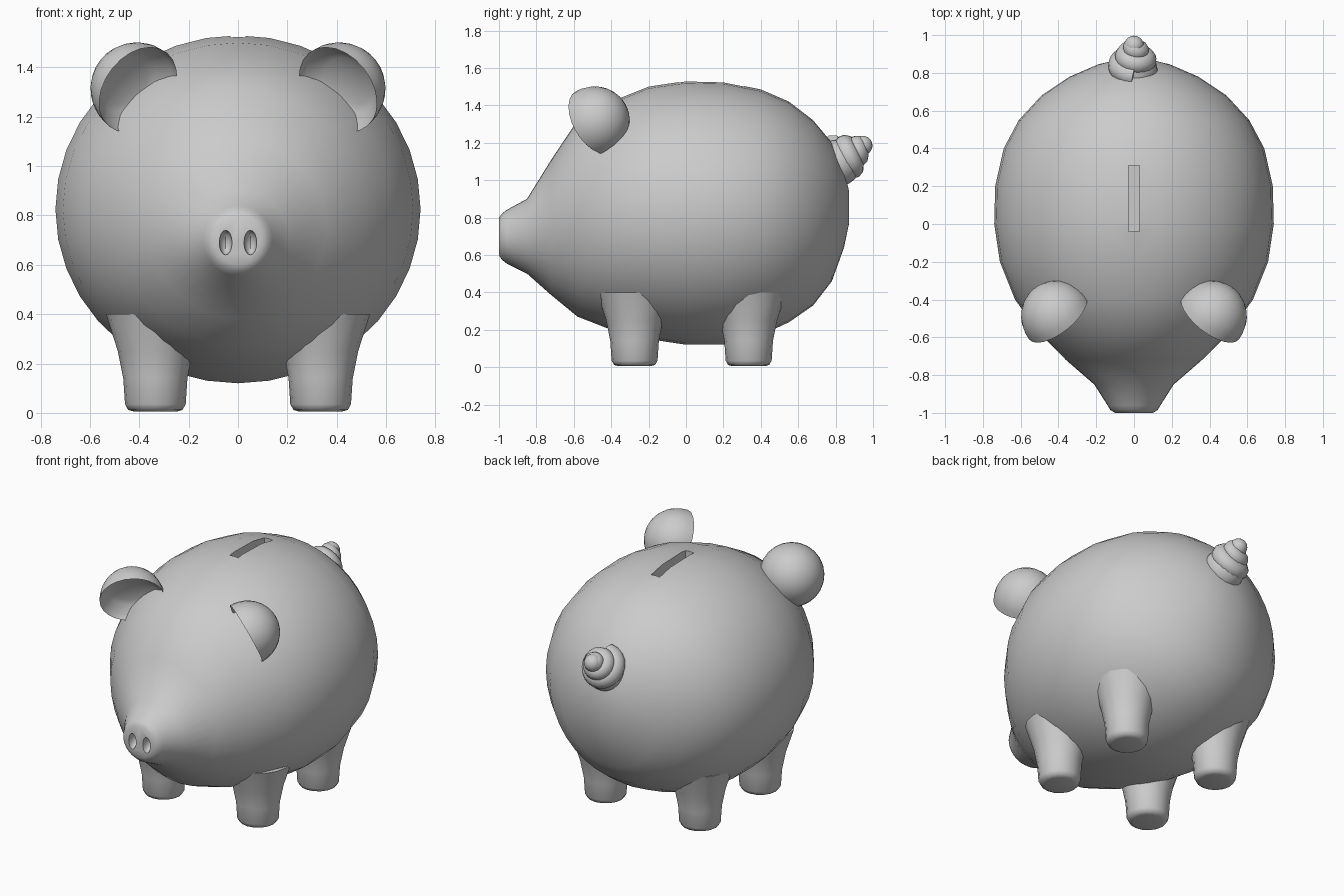
import bpy, bmesh
from math import sin, cos, pi, radians
from mathutils import Vector

if "Cube" in bpy.data.objects:
    bpy.data.objects.remove(bpy.data.objects["Cube"])


def make_object(name, bm):
    bmesh.ops.recalc_face_normals(bm, faces=bm.faces)
    mesh = bpy.data.meshes.new(name)
    bm.to_mesh(mesh)
    bm.free()
    ob = bpy.data.objects.new(name, mesh)
    bpy.context.collection.objects.link(ob)
    return ob


def loft(name, rings):
    """Skin equal-sized rings of points and cap both ends."""
    bm = bmesh.new()
    loops = [[bm.verts.new(p) for p in ring] for ring in rings]
    n = len(loops[0])
    for a, b in zip(loops, loops[1:]):
        for i in range(n):
            j = (i + 1) % n
            bm.faces.new((a[i], a[j], b[j], b[i]))
    bm.faces.new(loops[0])
    bm.faces.new(loops[-1])
    return make_object(name, bm)


def select_only(ob):
    bpy.ops.object.select_all(action='DESELECT')
    ob.select_set(True)
    bpy.context.view_layer.objects.active = ob


def smooth(ob, angle=45):
    select_only(ob)
    bpy.ops.object.shade_smooth_by_angle(angle=radians(angle))


def mirror_x(ob):
    ob.modifiers.new("mirror", 'MIRROR').use_axis = (True, False, False)


def cut(ob, cutter):
    mod = ob.modifiers.new("cut", 'BOOLEAN')
    mod.operation = 'DIFFERENCE'
    mod.solver = 'EXACT'
    mod.object = cutter
    select_only(ob)
    bpy.ops.object.modifier_apply(modifier=mod.name)
    bpy.data.objects.remove(cutter)


# Body with snout: elliptical sections (y, half width, bottom z, top z)
sections = [
    (-1.00, .10, .60, .80), (-.985, .125, .575, .82), (-.96, .14, .555, .84),
    (-.85, .21, .50, .90), (-.72, .36, .385, 1.11), (-.58, .50, .27, 1.32),
    (-.40, .63, .20, 1.42), (-.20, .71, .15, 1.50), (0, .74, .12, 1.53),
    (.20, .735, .12, 1.525), (.40, .69, .17, 1.485), (.55, .61, .24, 1.42),
    (.68, .49, .33, 1.32), (.78, .34, .46, 1.20), (.845, .19, .64, 1.06),
    (.872, .08, .77, .94)]
N = 36
body = loft("body", [
    [(w * cos(2 * pi * i / N), y, (lo + hi) / 2 + (hi - lo) / 2 * sin(2 * pi * i / N))
     for i in range(N)] for y, w, lo, hi in sections])

# Coin slot and nostrils cut into the body
bpy.ops.mesh.primitive_cube_add(size=1, location=(0, .135, 1.5))
slot = bpy.context.object
slot.scale = (.06, .35, .24)
cut(body, slot)
for side in (-1, 1):
    bpy.ops.mesh.primitive_uv_sphere_add(segments=12, ring_count=8, radius=1,
                                         location=(side * .05, -1.0, .69))
    nostril = bpy.context.object
    nostril.scale = (.026, .05, .05)
    cut(body, nostril)
smooth(body)

# Flared legs (z, radius)
leg_profile = [(.005, .085), (.012, .11), (.035, .123), (.14, .13), (.25, .152), (.40, .20)]
for name, y in (("front_legs", -.275), ("rear_legs", .335)):
    legs = loft(name, [
        [(.335 + r * cos(2 * pi * i / 16), y + r * sin(2 * pi * i / 16), z)
         for i in range(16)] for z, r in leg_profile])
    mirror_x(legs)
    smooth(legs, 50)

# Cupped ears: a sphere with its front half pushed in, facing forward and inward
bm = bmesh.new()
bmesh.ops.create_uvsphere(bm, u_segments=24, v_segments=16, radius=.19)
turn = Vector((-.55, -.70, -.42)).to_track_quat('Z', 'Y')
for v in bm.verts:
    v.co.z *= -.45 if v.co.z > .001 else 1.05
    if v.co.z < 0 and v.co.length < .15:
        v.co.z -= .012
    v.co = turn @ v.co + Vector((.405, -.495, 1.31))
ears = make_object("ears", bm)
mirror_x(ears)
smooth(ears, 60)

# Curly tail: tapering coil over a rounded root
axis = Vector((0, .84, .54))
side_a, side_b = Vector((1, 0, 0)), Vector((0, -.54, .84))
curve = bpy.data.curves.new("tail", 'CURVE')
curve.dimensions = '3D'
curve.bevel_depth = 1
curve.bevel_resolution = 3
curve.use_fill_caps = True
spline = curve.splines.new('POLY')
STEPS = 48
spline.points.add(STEPS)
for i, p in enumerate(spline.points):
    t = i / STEPS
    a = t * 2.4 * 2 * pi + pi / 2
    r = .085 * (1 - t) ** .8
    pos = Vector((0, .83, 1.11)) + axis * .14 * t + (side_a * cos(a) + side_b * sin(a)) * r
    p.co = (*pos, 1)
    p.radius = .062 - .016 * t
tail = bpy.data.objects.new("tail", curve)
bpy.context.collection.objects.link(tail)
select_only(tail)
bpy.ops.object.convert(target='MESH')
smooth(bpy.context.object, 60)

for name, loc, rad in (("tail_root", (0, .81, 1.09), .125), ("tail_tip", (0, .945, 1.185), .052)):
    bpy.ops.mesh.primitive_uv_sphere_add(segments=20, ring_count=12, radius=rad, location=loc)
    bpy.context.object.name = name
    smooth(bpy.context.object, 60)
